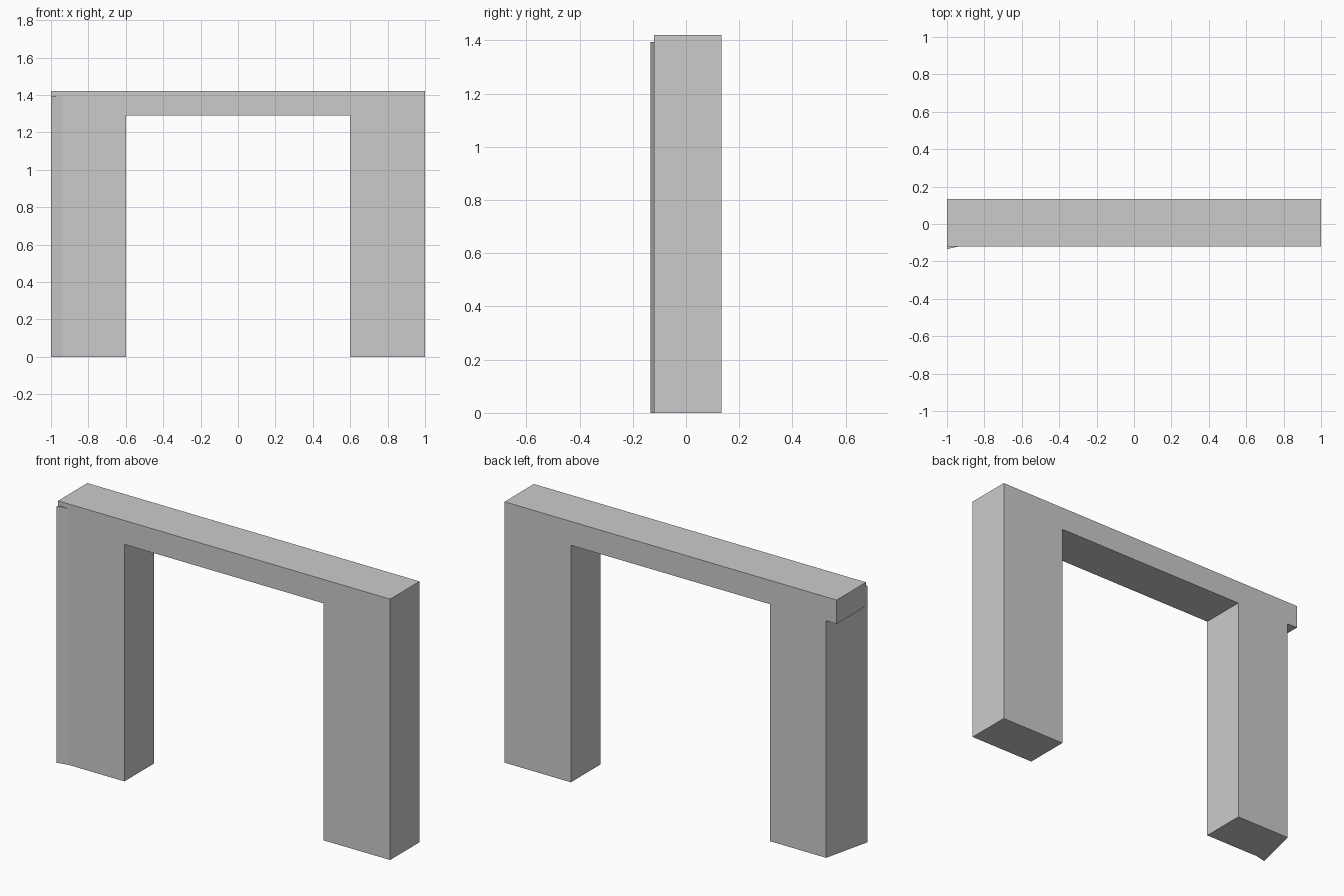
import bpy
import bmesh
from mathutils import Vector

if "Cube" in bpy.data.objects:
    bpy.data.objects.remove(bpy.data.objects["Cube"])


def prism(name, profile, sweep):
    """Extrude a closed flat profile along a vector."""
    bm = bmesh.new()
    face = bm.faces.new([bm.verts.new(p) for p in profile])
    result = bmesh.ops.extrude_face_region(bm, geom=[face], use_keep_orig=True)
    moved = [g for g in result["geom"] if isinstance(g, bmesh.types.BMVert)]
    bmesh.ops.translate(bm, verts=moved, vec=Vector(sweep))
    bmesh.ops.recalc_face_normals(bm, faces=bm.faces[:])
    mesh = bpy.data.meshes.new(name)
    bm.to_mesh(mesh)
    bm.free()
    obj = bpy.data.objects.new(name, mesh)
    bpy.context.collection.objects.link(obj)
    return obj


FRONT, BACK = -0.12, 0.133
TOP, LINTEL = 1.42, 1.29
INNER, NOTCH = 0.6, -0.937

# Gateway: two legs and a lintel that overhangs the slimmer left leg
outline = [(-1, TOP), (1, TOP), (1, 0), (INNER, 0), (INNER, LINTEL),
           (-INNER, LINTEL), (-INNER, 0), (NOTCH, 0), (NOTCH, LINTEL), (-1, LINTEL)]
prism("gateway_frame", [(x, FRONT, z) for x, z in outline], (0, BACK - FRONT, 0))

# Slanted outer side of the left leg, ending just below the top
wedge = [(-1, -0.134), (NOTCH, FRONT), (NOTCH, BACK)]
prism("left_leg_slant", [(x, y, 0) for x, y in wedge], (0, 0, 1.395))
